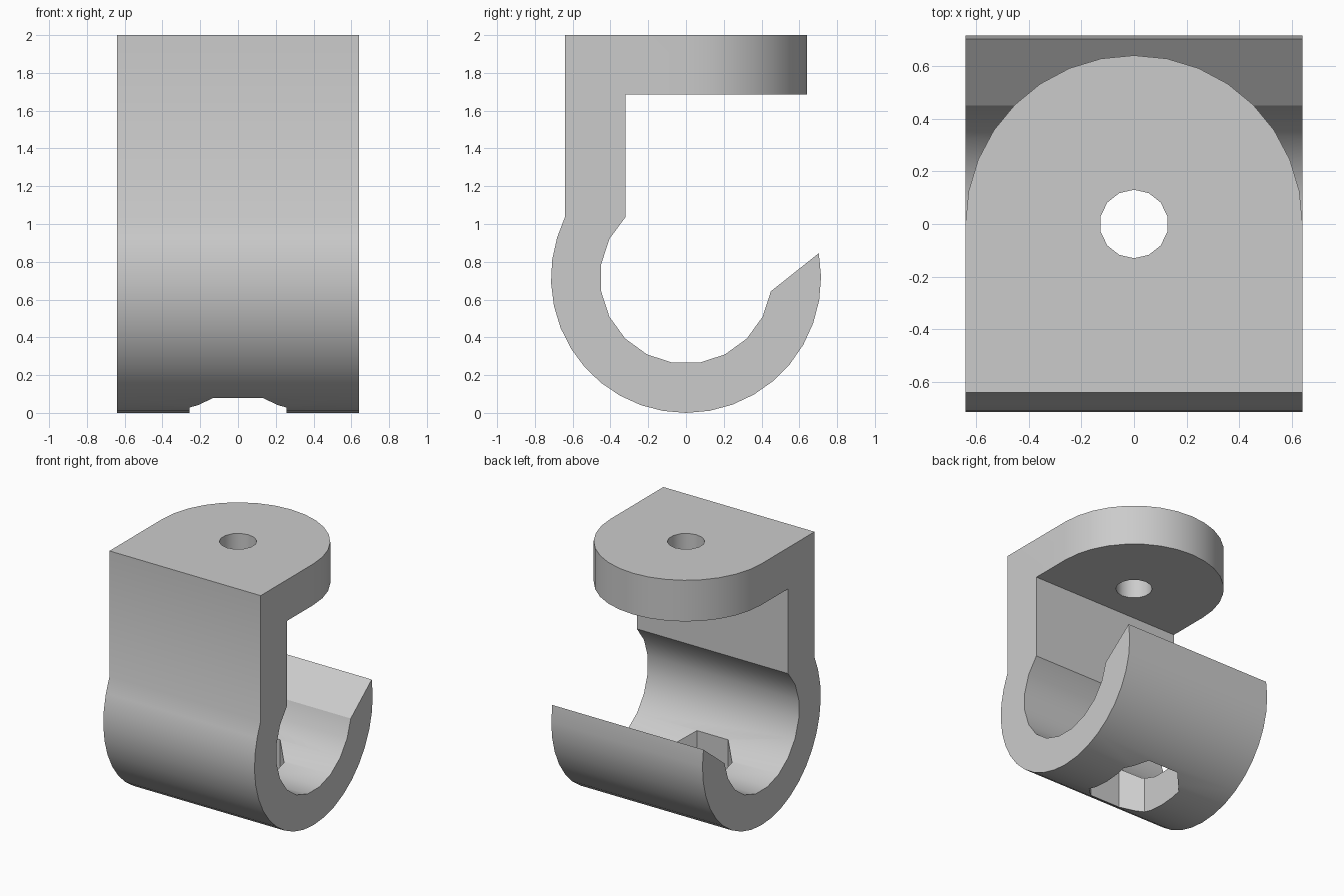
import bpy, bmesh
from math import sin, cos, pi, radians
from mathutils import Vector

if "Cube" in bpy.data.objects:
    bpy.data.objects.remove(bpy.data.objects["Cube"])

HALF = 0.64        # half width of the bracket
R_OUT, R_IN = 0.715, 0.455
WALL_IN = -0.32    # inner face of the upright wall
LUG_Z = 1.685      # underside of the mounting lug

grey = bpy.data.materials.new("plain grey")
grey.use_nodes = True
grey.diffuse_color = (0.6, 0.6, 0.6, 1)
grey.node_tree.nodes["Principled BSDF"].inputs["Base Color"].default_value = (0.6, 0.6, 0.6, 1)


def arc(radius, start, end, steps, centre=(0, 0)):
    """Points on an arc, angles in degrees."""
    angles = [radians(start + (end - start) * i / steps) for i in range(steps + 1)]
    return [(centre[0] + radius * cos(a), centre[1] + radius * sin(a)) for a in angles]


def prism(name, points, depth):
    """Extrude a closed outline of 3D points along a vector."""
    bm = bmesh.new()
    face = bm.faces.new([bm.verts.new(p) for p in points])
    new = bmesh.ops.extrude_face_region(bm, geom=[face])["geom"]
    moved = [g for g in new if isinstance(g, bmesh.types.BMVert)]
    bmesh.ops.translate(bm, verts=moved, vec=Vector(depth))
    bmesh.ops.recalc_face_normals(bm, faces=bm.faces)
    mesh = bpy.data.meshes.new(name)
    bm.to_mesh(mesh)
    bm.free()
    mesh.materials.append(grey)
    obj = bpy.data.objects.new(name, mesh)
    bpy.context.collection.objects.link(obj)
    return obj


def combine(target, tool, operation):
    """Apply a boolean and remove the tool object."""
    mod = target.modifiers.new(operation, 'BOOLEAN')
    mod.operation, mod.solver, mod.object = operation, 'EXACT', tool
    bpy.context.view_layer.objects.active = target
    bpy.ops.object.modifier_apply(modifier=mod.name)
    bpy.data.objects.remove(tool)


# Upright wall and open hook, as one side profile (y, z)
centre = (0, R_OUT)
outer = arc(R_OUT, 153, 270, 12, centre) + arc(R_OUT, 270, 370.5, 10, centre)[1:]
outer[0] = (-HALF, outer[0][1])
inner = arc(R_IN, 351, 135, 12, centre)
inner[-1] = (WALL_IN, inner[-1][1])
profile = [(-HALF, 2)] + outer + inner + [(WALL_IN, 2)]
bracket = prism("hook_bracket", [(-HALF, y, z) for y, z in profile], (2 * HALF, 0, 0))

# Rounded mounting lug on top
outline = [(-HALF, WALL_IN), (HALF, WALL_IN)] + arc(HALF, 0, 180, 16)
lug = prism("mounting_lug", [(x, y, LUG_Z) for x, y in outline], (0, 0, 2 - LUG_Z))
combine(bracket, lug, 'UNION')

# Round screw hole through the lug
ring = arc(0.13, 90, 450, 14)[:-1]
combine(bracket, prism("screw_hole", [(x, y, 1.5) for x, y in ring], (0, 0, 1)), 'DIFFERENCE')

# Eight-sided access hole through the bottom of the hook
quarter = [(0.257, 0.191), (0.132, 0.322)]
half = quarter + [(-x, y) for x, y in reversed(quarter)]
octagon = half + [(-x, -y) for x, y in half]
combine(bracket, prism("access_hole", [(x, y, -0.2) for x, y in octagon], (0, 0, 0.8)), 'DIFFERENCE')

# Merge coplanar faces, then smooth the curved walls
bm = bmesh.new()
bm.from_mesh(bracket.data)
bmesh.ops.remove_doubles(bm, verts=bm.verts, dist=0.0005)
bmesh.ops.dissolve_limit(bm, angle_limit=radians(0.5), verts=bm.verts, edges=bm.edges)
bm.to_mesh(bracket.data)
bm.free()
bpy.ops.object.select_all(action='DESELECT')
bracket.select_set(True)
bpy.context.view_layer.objects.active = bracket
bpy.ops.object.shade_smooth_by_angle(angle=radians(30))
